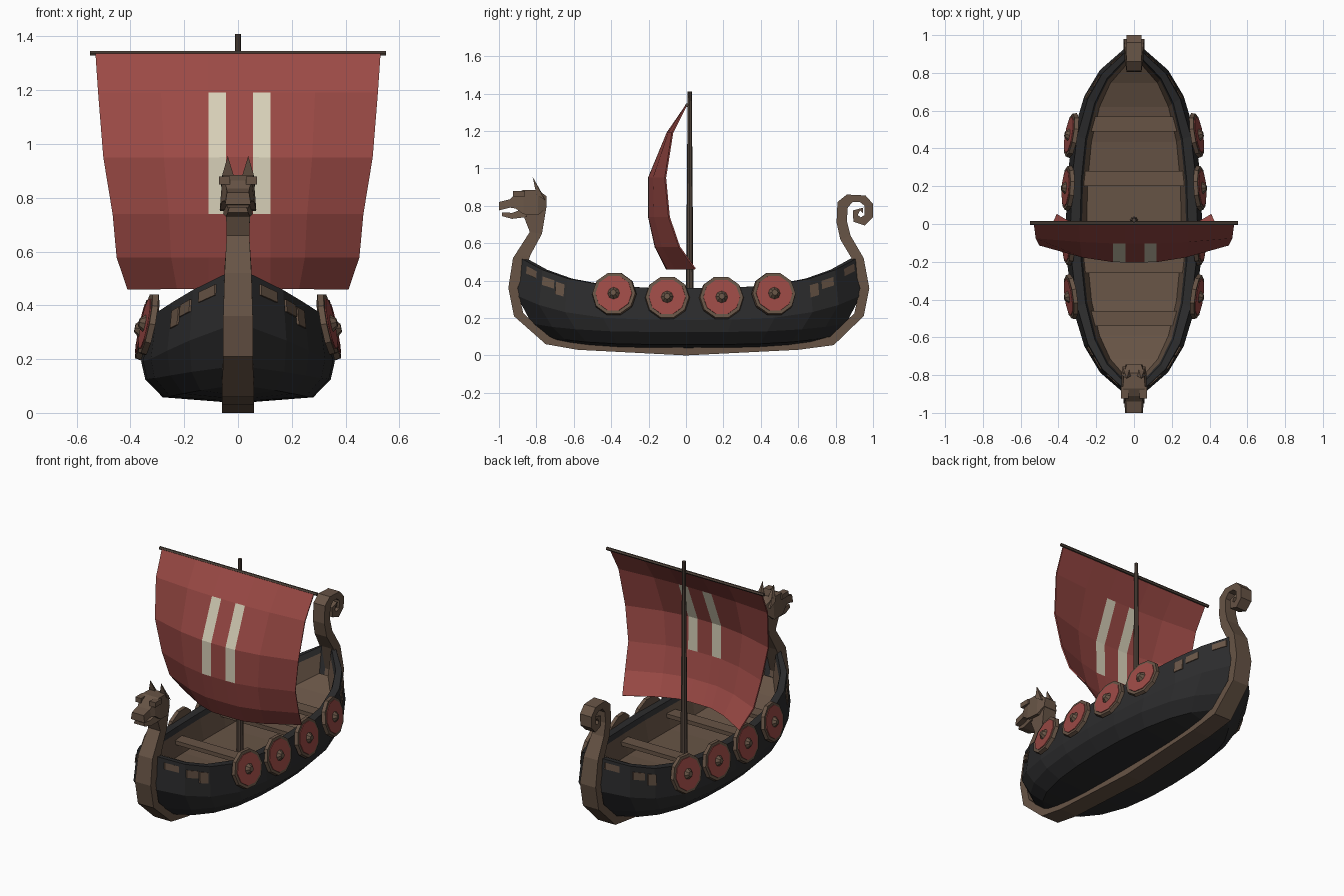
import bpy, bmesh, math
from mathutils import Vector, Matrix

if "Cube" in bpy.data.objects:
    bpy.data.objects.remove(bpy.data.objects["Cube"])


def material(name, rgb):
    m = bpy.data.materials.new(name)
    m.diffuse_color = (*rgb, 1)
    m.use_nodes = True
    m.node_tree.nodes["Principled BSDF"].inputs["Base Color"].default_value = m.diffuse_color
    return m


WOOD = material("brown wood", (0.135, 0.088, 0.06))
DARK = material("dark spar wood", (0.085, 0.06, 0.046))
TAR = material("black tar", (0.025, 0.025, 0.026))
RED = material("red cloth", (0.33, 0.068, 0.06))
CREAM = material("cream paint", (0.68, 0.63, 0.48))


def build(name, verts, faces, mats, rule=None):
    """Mesh object from points and faces; rule(face index) picks the material."""
    me = bpy.data.meshes.new(name)
    me.from_pydata([tuple(v) for v in verts], [], faces)
    for m in mats:
        me.materials.append(m)
    if rule:
        for p in me.polygons:
            p.material_index = rule(p.index)
    bm = bmesh.new()
    bm.from_mesh(me)
    bmesh.ops.recalc_face_normals(bm, faces=bm.faces)
    bm.to_mesh(me)
    bm.free()
    ob = bpy.data.objects.new(name, me)
    bpy.context.collection.objects.link(ob)
    return ob


def loft(name, rings, mats, rule=None):
    """Closed solid through rings of equal point count."""
    n = len(rings[0])
    verts = [p for r in rings for p in r]
    faces = [(i * n + j, i * n + (j + 1) % n, (i + 1) * n + (j + 1) % n, (i + 1) * n + j)
             for i in range(len(rings) - 1) for j in range(n)]
    faces += [tuple(range(n)), tuple(range(len(verts) - n, len(verts)))]
    return build(name, verts, faces, mats, rule)


def rod(name, a, b, r1, r2, sides, mat):
    """Tapered cylinder from a to b."""
    a, b = Vector(a), Vector(b)
    rot = (b - a).to_track_quat('Z', 'Y')
    circle = [Vector((math.cos(k * math.tau / sides), math.sin(k * math.tau / sides), 0))
              for k in range(sides)]
    return loft(name, [[a + rot @ (c * r1) for c in circle], [b + rot @ (c * r2) for c in circle]], [mat])


def box(name, lo, hi, mat):
    rings = [[(x, lo[1], lo[2]), (x, hi[1], lo[2]), (x, hi[1], hi[2]), (x, lo[1], hi[2])]
             for x in (lo[0], hi[0])]
    return loft(name, rings, [mat])


def interp(t, xs, ys):
    for i in range(len(xs) - 1):
        if t <= xs[i + 1]:
            f = (t - xs[i]) / (xs[i + 1] - xs[i])
            return ys[i] + f * (ys[i + 1] - ys[i])
    return ys[-1]


# Hull: long lines (end y, half width, z amidships, z at ends), keel -> gunwale -> floor
ST = [0, 0.25, 0.5, 0.72, 0.87, 1]
BEAM = [1, 0.98, 0.9, 0.73, 0.5, 0.12]
SHEER = [0, 0.01, 0.09, 0.32, 0.61, 1]
LINES = [(0.74, 0.05, 0.04, 0.085), (0.76, 0.28, 0.058, 0.10), (0.84, 0.345, 0.125, 0.17),
         (0.92, 0.36, 0.19, 0.32), (0.90, 0.335, 0.36, 0.52), (0.87, 0.285, 0.36, 0.52),
         (0.86, 0.275, 0.33, 0.48), (0.84, 0.25, 0.20, 0.36)]


def hull_point(k, t, side=1):
    e, w, z0, z1 = LINES[k]
    return Vector((side * w * interp(abs(t), ST, BEAM), 0.015 + e * t,
                   z0 + (z1 - z0) * interp(abs(t), ST, SHEER)))


stations = [-t for t in reversed(ST[1:])] + ST
rings = [[hull_point(k, t) for k in range(8)] + [hull_point(k, t, -1) for k in reversed(range(8))]
         for t in stations]
loft("hull", rings, [TAR, WOOD], lambda i: 1 if i % 16 in (6, 7, 8) and i < 160 else 0)

# Wooden repair plates on the upper strake
for side in (1, -1):
    for t, s, dt, ds in ((-0.93, 0.78, 0.03, 0.1), (-0.83, 0.7, 0.035, 0.12), (-0.76, 0.62, 0.025, 0.18),
                         (0.74, 0.62, 0.025, 0.18), (0.82, 0.7, 0.035, 0.12), (0.95, 0.8, 0.03, 0.1)):
        ring = [hull_point(3, t + a * dt, side).lerp(hull_point(4, t + a * dt, side), s + b * ds)
                for a, b in ((-1, -1), (1, -1), (1, 1), (-1, 1))]
        loft("hull_plate", [[p + Vector((side * o, 0, 0)) for p in ring] for o in (-0.002, 0.007)], [WOOD])

# Keel, stem neck and stern curl: (outer y, z, inner y, z, half width)
SPINE = [(-.87, .75, -.745, .80, .045), (-.835, .66, -.77, .65, .042), (-.925, .52, -.83, .54, .05),
         (-.95, .36, -.90, .36, .055), (-.92, .21, -.87, .225, .055), (-.75, .06, -.73, .10, .06),
         (-.58, .03, -.57, .07, .06), (0, 0, 0, .05, .06), (.6, .03, .59, .07, .06),
         (.79, .055, .77, .10, .06), (.95, .21, .90, .225, .055), (.98, .36, .93, .36, .055),
         (.95, .52, .885, .52, .05), (.88, .64, .825, .62, .042), (.86, .72, .805, .71, .04),
         (.865, .79, .81, .82, .04), (.89, .82, .86, .86, .04), (.93, .82, .96, .855, .04),
         (.955, .80, 1, .81, .04), (.955, .75, 1, .74, .038), (.935, .738, .955, .695, .036),
         (.918, .75, .895, .715, .034), (.93, .775, .892, .775, .032), (.945, .762, .948, .79, .03)]
loft("keel_and_stems", [[(-w, a, b), (w, a, b), (w, c, d), (-w, c, d)] for a, b, c, d, w in SPINE], [WOOD])

# Beast head: lofted skull and snout, jaw, ears, eyes (y, z low, z high, half width)
def head_part(name, secs):
    loft(name, [[(-w, y, a), (w, y, a), (w * 0.85, y, b), (-w * 0.85, y, b)] for y, a, b, w in secs], [WOOD])


head_part("head", [(-.745, .79, .85, .045), (-.79, .75, .885, .065), (-.87, .755, .885, .068),
                   (-.91, .785, .865, .06), (-.94, .79, .835, .05), (-1, .775, .82, .048)])
head_part("jaw", [(-.85, .74, .79, .055), (-.93, .73, .762, .045), (-.985, .745, .765, .038)])
for s in (1, -1):
    base = [(s * 0.012, -.80, .87), (s * 0.066, -.80, .86), (s * 0.06, -.755, .83), (s * 0.02, -.755, .84)]
    tip = Vector((s * 0.038, -.82, .955))
    build("ear", base + [tip], [(0, 1, 2, 3), (0, 1, 4), (1, 2, 4), (2, 3, 4), (3, 0, 4)], [WOOD])
    box("brow", (min(s * .03, s * .07), -.925, .85), (max(s * .03, s * .07), -.86, .88), WOOD)

# Rowing benches
for y, w in ((-0.5, 0.25), (-0.22, 0.275), (0.24, 0.275), (0.53, 0.25)):
    box("bench", (-w, y - 0.04, 0.275), (w, y + 0.04, 0.3), WOOD)

# Shields along both rails
for s in (1, -1):
    for x, y, z in ((.335, -.385, .33), (.35, -.1, .31), (.35, .19, .31), (.333, .47, .33)):
        c = Vector((s * x, y, z))
        n = Vector((s, 0.35 * y, 0.2)).normalized()
        rod("shield_rim", c - n * 0.012, c + n * 0.01, 0.12, 0.116, 10, WOOD)
        rod("shield_face", c, c + n * 0.014, 0.1, 0.098, 10, RED)
        rod("shield_boss", c + n * 0.01, c + n * 0.034, 0.036, 0.016, 8, WOOD)

# Mast and yard
rod("mast", (0, 0.02, 0.2), (0, 0.02, 1.41), 0.021, 0.011, 8, DARK)
rod("yard", (-0.55, 0.005, 1.338), (0.55, 0.005, 1.338), 0.01, 0.01, 6, DARK)

# Billowing sail: rows of (z, half width, y at edge, y at middle), two painted stripes
ROWS = [(1.335, .53, 0, 0), (1.19, .52, -.072, -.1), (.95, .50, -.11, -.2), (.74, .465, -.09, -.2),
        (.58, .45, -.035, -.165), (.462, .41, .05, -.105)]
verts = []
for z, w, ye, ym in ROWS:
    for x in (-w, -w * 0.55, -.11, -.045, .055, .12, w * 0.55, w):
        b = interp(abs(x) / w, [0, 0.28, 0.55, 1], [1, 0.97, 0.7, 0])
        verts.append((x, ye + (ym - ye) * b, z))
faces = [(i * 8 + j, i * 8 + j + 1, i * 8 + j + 9, i * 8 + j + 8) for i in range(5) for j in range(7)]
sail = build("sail", verts, faces, [RED, CREAM],
             lambda i: 1 if i // 7 in (1, 2) and i % 7 in (2, 4) else 0)
mod = sail.modifiers.new("thickness", 'SOLIDIFY')
mod.thickness = 0.008
mod.offset = 0
